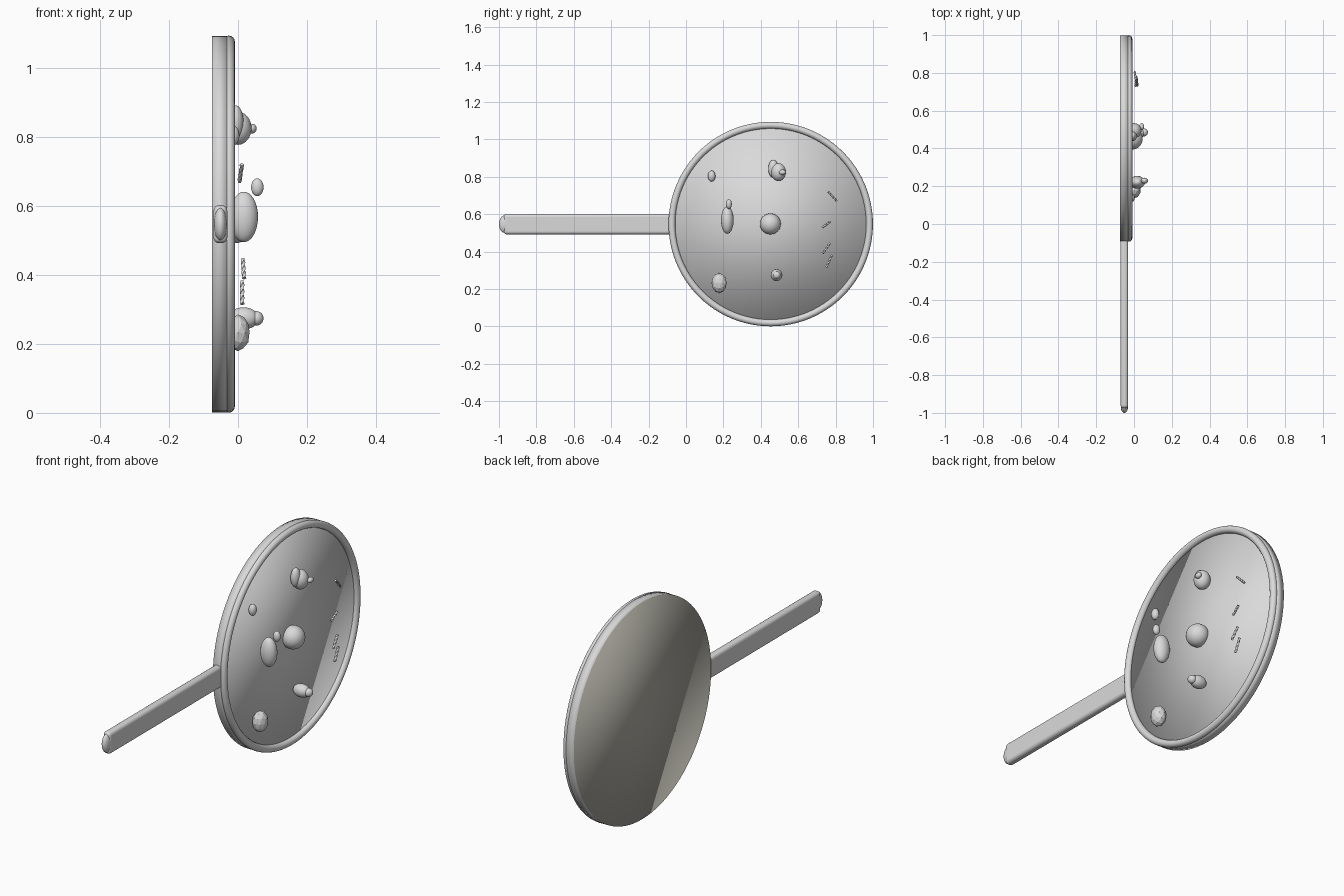
import bpy, bmesh, math
from mathutils import Vector, Matrix

cube = bpy.data.objects.get("Cube")
if cube:
    bpy.data.objects.remove(cube, do_unlink=True)


def material(name, *rgb):
    mat = bpy.data.materials.new(name)
    mat.use_nodes = True
    mat.diffuse_color = (*rgb, 1)
    mat.node_tree.nodes["Principled BSDF"].inputs["Base Color"].default_value = (*rgb, 1)
    return mat


grey = material("light grey", 0.7, 0.7, 0.7)
dark = material("dark warm grey", 0.42, 0.41, 0.36)

CY, CZ = 0.453, 0.547          # centre of the disc
FACE = (0, math.pi / 2, 0)     # turns local z towards +x


def finish(name, smooth=True):
    ob = bpy.context.object
    ob.name = name
    ob.data.materials.append(grey)
    if smooth:
        bpy.ops.object.shade_smooth()
    return ob


def ball(name, loc, radii):
    bpy.ops.mesh.primitive_uv_sphere_add(segments=32, ring_count=16, location=loc)
    ob = finish(name)
    ob.scale = radii
    return ob


# Round plate with a darker back
bpy.ops.mesh.primitive_cylinder_add(vertices=96, radius=0.5455, depth=0.045,
                                    location=(-0.0525, CY, CZ), rotation=FACE)
plate = finish("plate")
plate.data.materials.append(dark)
for face in plate.data.polygons:
    if face.normal.z < -0.5:
        face.material_index = 1

# Raised rim
bpy.ops.mesh.primitive_torus_add(major_radius=0.5285, minor_radius=0.018, major_segments=96,
                                 minor_segments=16, location=(-0.027, CY, CZ), rotation=FACE)
finish("rim")

# Flat handle with rounded edges and a rounded tip
bpy.ops.mesh.primitive_cube_add(size=1, location=(-0.051, -0.525, CZ))
handle = finish("handle", False)
handle.data.transform(Matrix.Diagonal((0.04, 0.9, 0.11, 1)))
bevel = handle.modifiers.new("round edges", "BEVEL")
bevel.width = 0.016
bevel.segments = 4
bpy.ops.object.shade_smooth_by_angle()
ball("handle_tip", (-0.051, -0.968, CZ), (0.019, 0.032, 0.047))

# Smooth lumps lying on the plate
ball("centre_ball", (-0.008, 0.451, 0.548), (0.054, 0.056, 0.056))
ball("tall_egg", (0.017, 0.221, 0.568), (0.041, 0.034, 0.073))
ball("small_egg", (0.056, 0.229, 0.654), (0.018, 0.016, 0.026))
ball("edge_egg", (-0.014, 0.137, 0.804), (0.018, 0.02, 0.029))
ball("lower_body", (0.016, 0.484, 0.274), (0.044, 0.031, 0.032))
ball("lower_head", (0.053, 0.485, 0.274), (0.021, 0.021, 0.021))
ball("upper_shell", (-0.006, 0.467, 0.843), (0.022, 0.027, 0.048))
ball("upper_body", (0.0, 0.494, 0.825), (0.039, 0.04, 0.048))
ball("upper_nose", (0.041, 0.516, 0.824), (0.013, 0.018, 0.014))

# Faceted lump
bpy.ops.mesh.primitive_ico_sphere_add(subdivisions=2, radius=1, location=(0, 0.177, 0.232))
finish("faceted_lump", False).scale = (0.035, 0.041, 0.053)


def twisted_stick(name, a, b, radius=0.0065, steps=14):
    """Square bar from a to b, turning as it goes."""
    a, b = Vector(a), Vector(b)
    turn = (b - a).to_track_quat("Z", "Y")
    bm = bmesh.new()
    rings = []
    for i in range(steps + 1):
        angles = [math.pi / 2 * k + i * 0.4 for k in range(4)]
        rings.append([bm.verts.new(a.lerp(b, i / steps) + turn @ Vector(
            (radius * math.cos(t), radius * math.sin(t), 0))) for t in angles])
    for low, high in zip(rings, rings[1:]):
        for k in range(4):
            n = (k + 1) % 4
            bm.faces.new((low[k], low[n], high[n], high[k]))
    bm.faces.new(rings[0][::-1])
    bm.faces.new(rings[-1])
    me = bpy.data.meshes.new(name)
    bm.to_mesh(me)
    bm.free()
    me.materials.append(grey)
    bpy.context.collection.objects.link(bpy.data.objects.new(name, me))


# Four little twisted sticks floating over the plate
twisted_stick("stick_top", (0.011, 0.76, 0.72), (0.004, 0.807, 0.67))
twisted_stick("stick_upper", (0.008, 0.729, 0.528), (0.012, 0.772, 0.561))
twisted_stick("stick_lower", (0.018, 0.731, 0.39), (0.014, 0.77, 0.446))
twisted_stick("stick_bottom", (0.012, 0.75, 0.315), (0.012, 0.78, 0.382))
